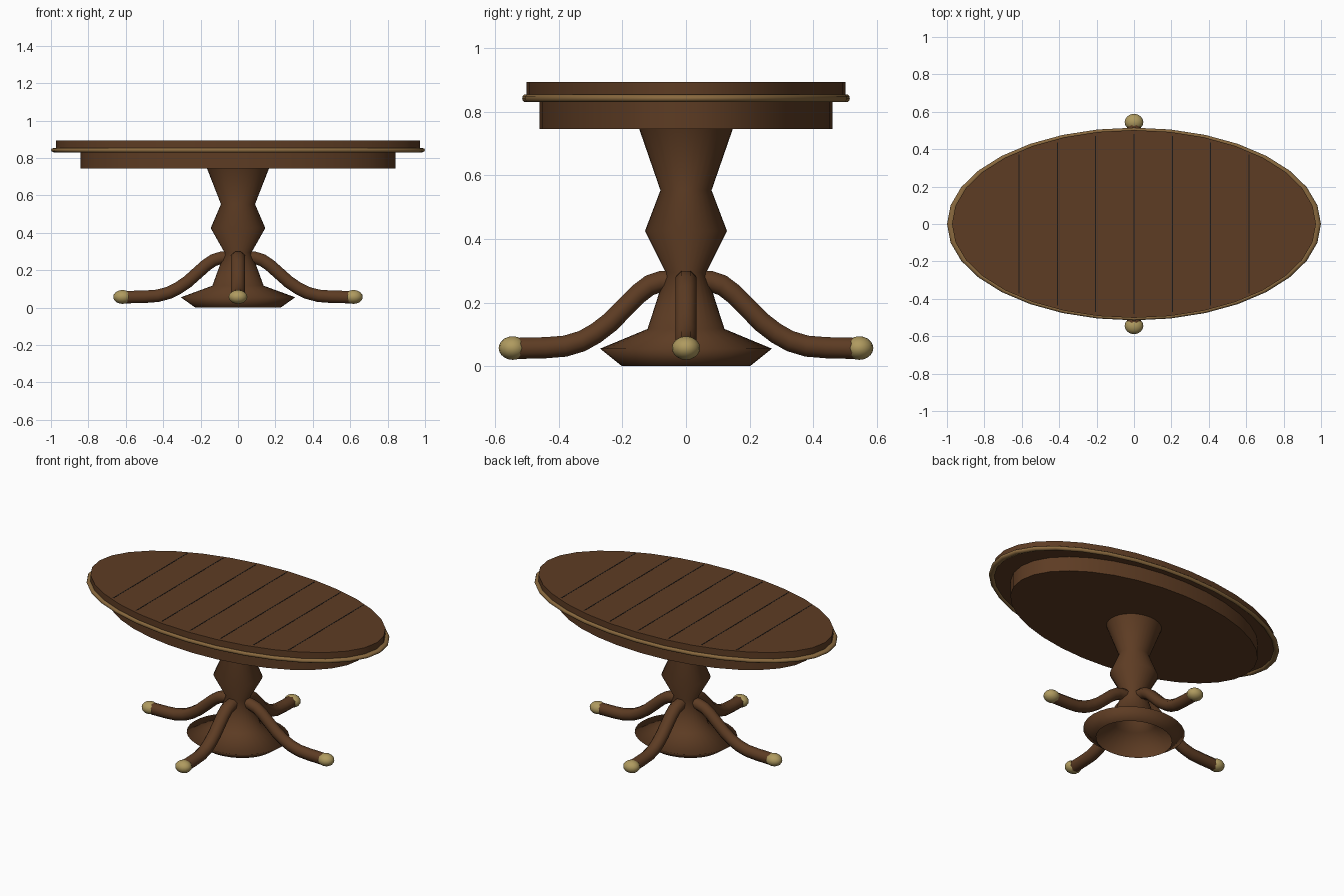
import bpy, bmesh, math
from mathutils import Vector

if "Cube" in bpy.data.objects:
    bpy.data.objects.remove(bpy.data.objects["Cube"])

YS = 0.883  # pedestal and legs are slightly narrower in y


def material(name, rgb):
    m = bpy.data.materials.new(name)
    m.diffuse_color = (*rgb, 1)
    m.use_nodes = True
    m.node_tree.nodes["Principled BSDF"].inputs["Base Color"].default_value = m.diffuse_color
    return m


WOOD = material("brown wood", (0.110, 0.045, 0.017))
TRIM = material("light wood trim", (0.250, 0.140, 0.048))
BRASS = material("brass", (0.430, 0.325, 0.115))
SEAM = material("dark seam", (0.012, 0.010, 0.009))


def make(name, bm, mat, angle=None):
    """Turn a bmesh into an object; smooth fully, or by angle if given."""
    bmesh.ops.recalc_face_normals(bm, faces=bm.faces)
    me = bpy.data.meshes.new(name)
    bm.to_mesh(me)
    bm.free()
    me.materials.append(mat)
    me.shade_smooth()
    ob = bpy.data.objects.new(name, me)
    bpy.context.collection.objects.link(ob)
    if angle:
        bpy.ops.object.select_all(action='DESELECT')
        ob.select_set(True)
        bpy.context.view_layer.objects.active = ob
        bpy.ops.object.shade_smooth_by_angle(angle=math.radians(angle))
    return ob


def skin(bm, rings, caps=False, loop=False):
    """Bridge rings of points with quads."""
    vr = [[bm.verts.new(p) for p in r] for r in rings]
    n = len(vr[0])
    pairs = list(zip(vr, vr[1:])) + ([(vr[-1], vr[0])] if loop else [])
    for a, b in pairs:
        for i in range(n):
            j = (i + 1) % n
            bm.faces.new((a[i], a[j], b[j], b[i]))
    if caps:
        bm.faces.new(vr[0])
        bm.faces.new(vr[-1])


def ellipse(rx, ry, z, n=32):
    return [(rx * math.cos(2 * math.pi * i / n),
             ry * math.sin(2 * math.pi * i / n), z) for i in range(n)]


# Table top and apron
for name, rx, ry, z0, z1 in (("table_top", 0.973, 0.502, 0.838, 0.893),
                             ("apron", 0.843, 0.461, 0.745, 0.840)):
    bm = bmesh.new()
    skin(bm, [ellipse(rx, ry, z0), ellipse(rx, ry, z1)], caps=True)
    make(name, bm, WOOD, 30)

# Rounded trim around the edge
bm = bmesh.new()
rings = []
for k in range(10):
    a = 2 * math.pi * k / 10
    r = 1 + 0.02 * math.cos(a)
    rings.append(ellipse(0.98 * r, 0.505 * r, 0.842 + 0.0125 * math.sin(a)))
skin(bm, rings, loop=True)
make("edge_trim", bm, TRIM)

# Plank seams on the top
for k in range(-3, 4):
    x = k * 0.205
    h = 0.48 * math.sqrt(1 - (x / 0.973) ** 2)
    bm = bmesh.new()
    bmesh.ops.create_cube(bm, size=1)
    for v in bm.verts:
        v.co = (x + v.co.x * 0.006, v.co.y * 2 * h, 0.8925 + v.co.z * 0.003)
    make(f"plank_seam_{k + 4}", bm, SEAM, 30)

# Turned pedestal, open underneath
profile = [(0.228, 0), (0.306, 0.055), (0.137, 0.117), (0.072, 0.295),
           (0.146, 0.425), (0.091, 0.553), (0.167, 0.747)]
bm = bmesh.new()
skin(bm, [ellipse(r, r * YS, z) for r, z in profile])
make("pedestal", bm, WOOD)

# Four curved legs with brass feet
path = [(0.045, 0.268), (0.09, 0.266), (0.13, 0.254), (0.17, 0.227),
        (0.225, 0.178), (0.27, 0.138), (0.32, 0.104), (0.37, 0.079),
        (0.43, 0.063), (0.50, 0.058), (0.60, 0.056)]
pts = [Vector((x, 0, z)) for x, z in path]
for k, side in enumerate(("right", "back", "left", "front")):
    ca, sa = round(math.cos(k * math.pi / 2)), round(math.sin(k * math.pi / 2))

    def place(p):
        return (p[0] * ca - p[1] * sa, (p[0] * sa + p[1] * ca) * YS, p[2])

    rings = []
    for i, p in enumerate(pts):
        t = (pts[min(i + 1, len(pts) - 1)] - pts[max(i - 1, 0)]).normalized()
        up = Vector((-t.z, 0, t.x))
        ring = []
        for j in range(8):
            a = math.pi / 8 + j * math.pi / 4
            ring.append(place(p + up * 0.036 * math.sin(a)
                              + Vector((0, 0.040 * math.cos(a), 0))))
        rings.append(ring)
    bm = bmesh.new()
    skin(bm, rings, caps=True)
    make(f"{side}_leg", bm, WOOD, 50)

    bm = bmesh.new()
    bmesh.ops.create_uvsphere(bm, u_segments=16, v_segments=10, radius=1)
    for v in bm.verts:
        v.co = place((0.617 + v.co.x * 0.05, v.co.y * 0.05,
                      0.057 + v.co.z * 0.037))
    make(f"{side}_foot", bm, BRASS)
